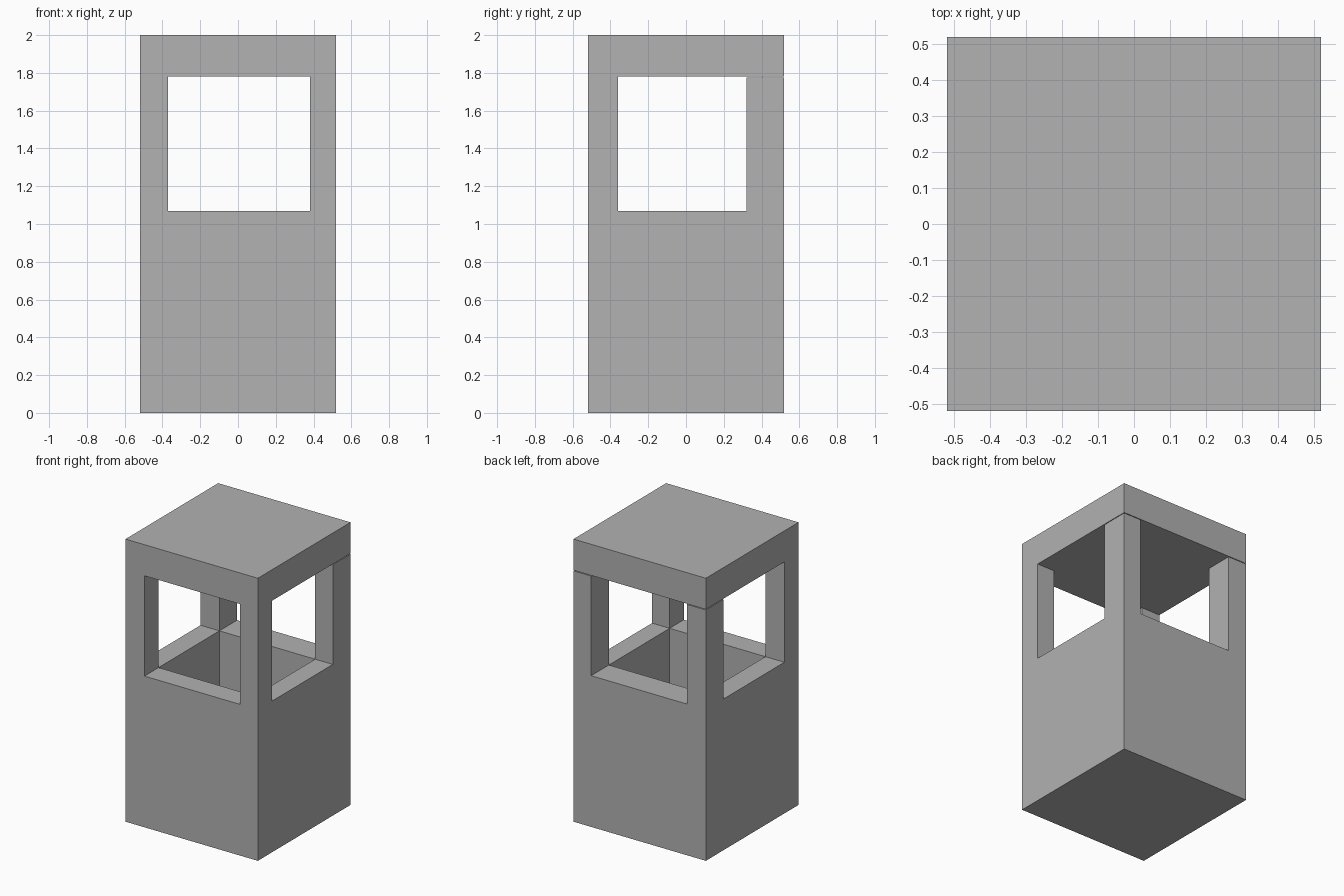
import bpy, bmesh

if "Cube" in bpy.data.objects:
    bpy.data.objects.remove(bpy.data.objects["Cube"])

grey = bpy.data.materials.new("plain_grey")
grey.diffuse_color = (0.445, 0.445, 0.445, 1)
grey.use_nodes = True
grey.node_tree.nodes["Principled BSDF"].inputs["Base Color"].default_value = grey.diffuse_color

# Wall, sill and roof planes that divide the booth into blocks
XS = [-0.518, -0.37, 0.38, 0.518]
YS = [-0.518, -0.36, 0.32, 0.518]
ZS = [0, 0.15, 1.07, 1.775, 1.78, 2]


def solid(i, j, k):
    """True where the block is filled."""
    if not (0 <= i < 3 and 0 <= j < 3 and 0 <= k < 5):
        return False
    if k in (0, 4):                 # floor and roof slabs
        return True
    if k == 1:                      # hollow lower walls
        return i != 1 or j != 1
    corner = i != 1 and j != 1      # corner posts between the windows
    return corner and not (k == 3 and j == 2)   # hairline joint above rear posts


def build_booth():
    bm = bmesh.new()
    planes = (XS, YS, ZS)
    for i in range(3):
        for j in range(3):
            for k in range(5):
                cell = (i, j, k)
                if not solid(*cell):
                    continue
                for axis in range(3):
                    for side in (0, 1):
                        near = list(cell)
                        near[axis] += 2 * side - 1
                        if solid(*near):
                            continue
                        # Outer face of this block, wound outwards
                        u, v = (axis + 1) % 3, (axis + 2) % 3
                        ring = [(0, 0), (1, 0), (1, 1), (0, 1)]
                        if not side:
                            ring.reverse()
                        verts = []
                        for a, b in ring:
                            p = list(cell)
                            p[axis] += side
                            p[u] += a
                            p[v] += b
                            verts.append(bm.verts.new([planes[n][p[n]] for n in range(3)]))
                        bm.faces.new(verts)
    bmesh.ops.remove_doubles(bm, verts=bm.verts, dist=0.0005)
    mesh = bpy.data.meshes.new("booth")
    bm.to_mesh(mesh)
    bm.free()
    mesh.materials.append(grey)
    obj = bpy.data.objects.new("booth", mesh)
    bpy.context.collection.objects.link(obj)


build_booth()
